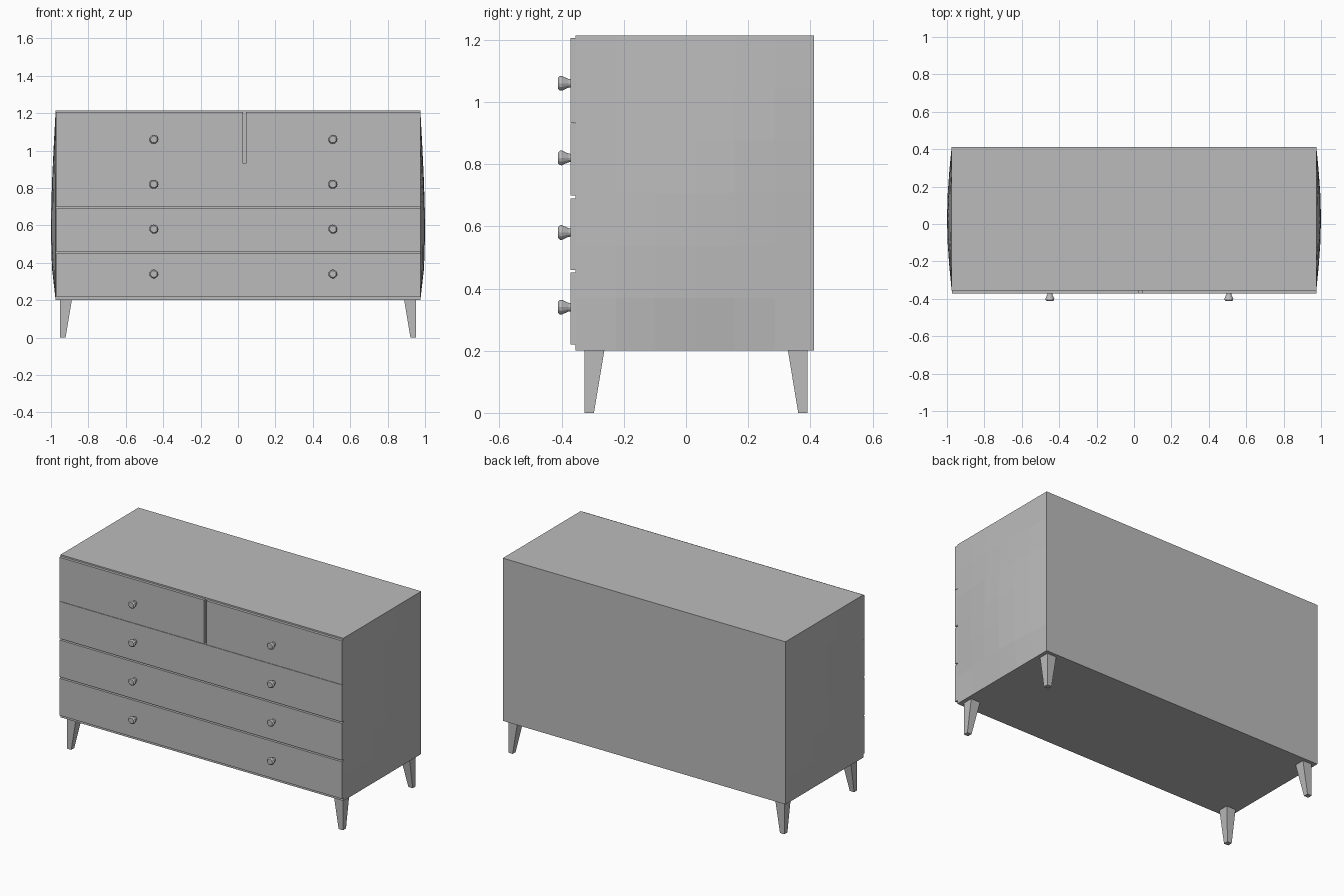
import bpy
import bmesh
import math
from mathutils import Matrix

cube = bpy.data.objects.get("Cube")
if cube:
    bpy.data.objects.remove(cube, do_unlink=True)

grey = bpy.data.materials.new("painted grey")
grey.use_nodes = True
colour = (0.5, 0.5, 0.5, 1)
grey.diffuse_color = colour
grey.node_tree.nodes["Principled BSDF"].inputs["Base Color"].default_value = colour


def finish(name, bm):
    bmesh.ops.recalc_face_normals(bm, faces=bm.faces)
    mesh = bpy.data.meshes.new(name)
    bm.to_mesh(mesh)
    bm.free()
    mesh.materials.append(grey)
    obj = bpy.data.objects.new(name, mesh)
    bpy.context.collection.objects.link(obj)
    return obj


def box_mesh(x0, x1, y0, y1, z0, z1):
    bm = bmesh.new()
    bmesh.ops.create_cube(bm, size=1)
    for v in bm.verts:
        v.co.x = x1 if v.co.x > 0 else x0
        v.co.y = y1 if v.co.y > 0 else y0
        v.co.z = z1 if v.co.z > 0 else z0
    return bm


# Cabinet body, with gently bowed side panels
FRONT, BACK, BOTTOM, TOP = -0.355, 0.412, 0.2, 1.214
bm = box_mesh(-0.975, 0.975, FRONT, BACK, BOTTOM, TOP)
bmesh.ops.subdivide_edges(bm, edges=bm.edges[:], cuts=5, use_grid_fill=True)
for v in bm.verts:
    if abs(v.co.x) > 0.97:
        across = (v.co.y - FRONT) / (BACK - FRONT)
        up = (v.co.z - BOTTOM) / (TOP - BOTTOM)
        bow = math.sin(math.pi * across) * math.sin(math.pi * up ** 0.7)
        v.co.x += math.copysign(0.025 * bow, v.co.x)
finish("cabinet_body", bm)

# Drawer fronts: three wide ones below, two half-width ones on top
FACE = -0.372
drawers = {
    "bottom_drawer": (-0.972, 0.977, 0.22, 0.451),
    "lower_drawer": (-0.972, 0.977, 0.46, 0.69),
    "middle_drawer": (-0.972, 0.977, 0.699, 0.93),
    "top_right_drawer": (-0.972, 0.027, 0.932, 1.205),
    "top_left_drawer": (0.042, 0.977, 0.932, 1.205),
}
for name, (x0, x1, z0, z1) in drawers.items():
    finish(name, box_mesh(x0, x1, FACE, FRONT + 0.002, z0, z1))

# Knobs: a flared stem with a bevelled cap
knob_profile = [(0.013, -0.368), (0.014, -0.378), (0.024, -0.4), (0.023, -0.406), (0.018, -0.411)]
SIDES = 12
for row in range(4):
    for side, x in (("right", -0.45), ("left", 0.507)):
        bm = bmesh.new()
        rings = []
        for r, y in knob_profile:
            ring = bmesh.ops.create_circle(bm, segments=SIDES, radius=r)["verts"]
            spin = Matrix.Translation((x, y, 0.34 + 0.24 * row)) @ Matrix.Rotation(math.pi / 2, 4, "X")
            bmesh.ops.transform(bm, matrix=spin, verts=ring)
            rings.append(ring)
        for a, b in zip(rings, rings[1:]):
            for i in range(SIDES):
                j = (i + 1) % SIDES
                bm.faces.new((a[i], a[j], b[j], b[i]))
        bm.faces.new(rings[0])
        bm.faces.new(rings[-1])
        finish(f"knob_{side}_{row + 1}", bm)

# Tapered legs: outer faces upright, inner faces sloping
for sx, side in ((-1, "right"), (1, "left")):
    for outer, inward, place in ((-0.326, 1, "front"), (0.391, -1, "back")):
        bm = bmesh.new()
        bmesh.ops.create_cube(bm, size=1)
        for v in bm.verts:
            top = v.co.z > 0
            width = 0.064 if top else 0.03
            v.co.x = sx * (0.952 - (width if v.co.x > 0 else 0))
            v.co.y = outer + inward * (width if v.co.y > 0 else 0)
            v.co.z = 0.205 if top else 0
        finish(f"{place}_{side}_leg", bm)
